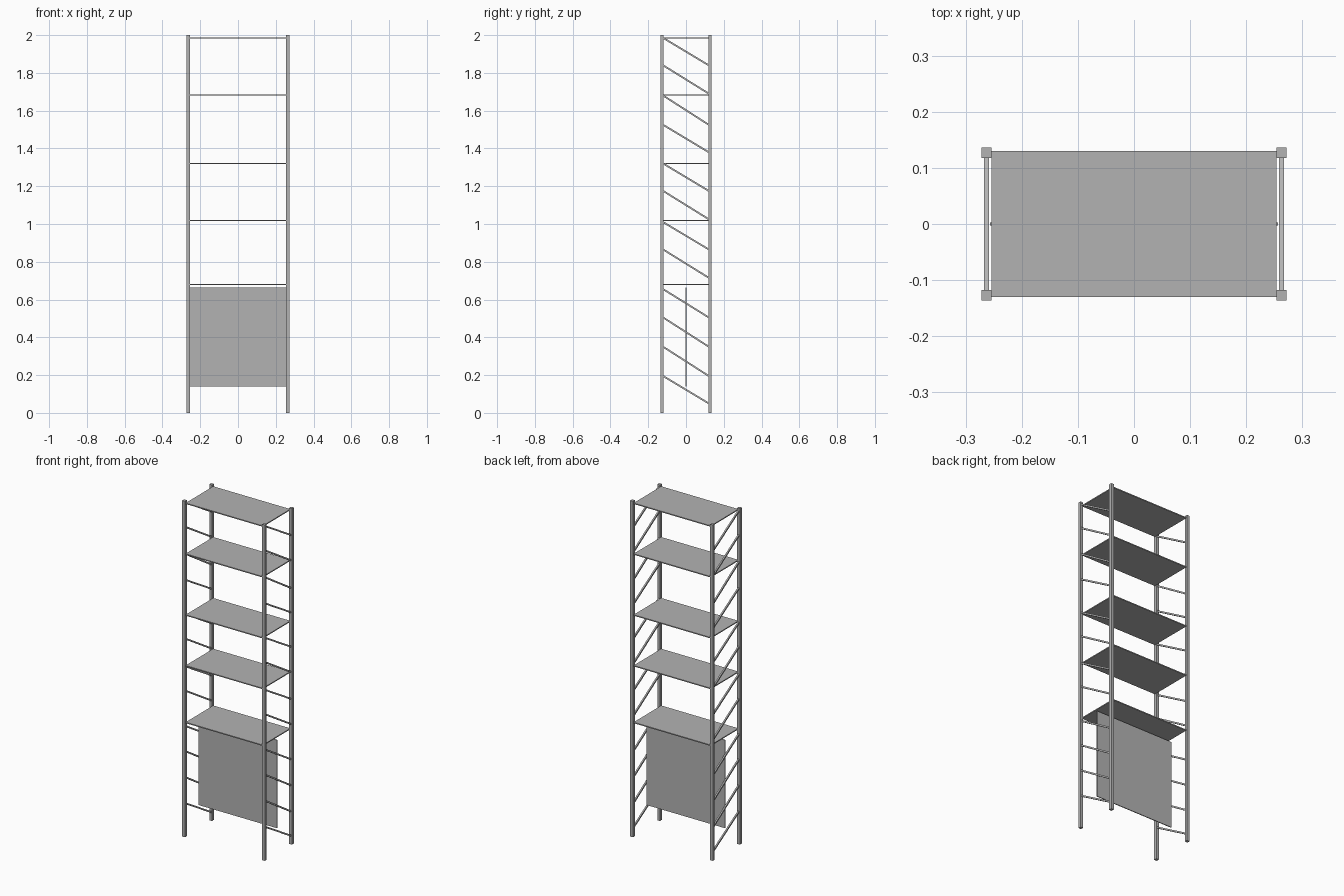
import bpy
from mathutils import Vector

if "Cube" in bpy.data.objects:
    bpy.data.objects.remove(bpy.data.objects["Cube"], do_unlink=True)

# Single grey metal colour
metal = bpy.data.materials.new("grey_metal")
metal.use_nodes = True
GREY = (0.45, 0.45, 0.45, 1)
metal.diffuse_color = GREY
metal.node_tree.nodes["Principled BSDF"].inputs["Base Color"].default_value = GREY

POST_X, POST_Y, POST = 0.263, 0.127, 0.018


def box(name, centre, size):
    bpy.ops.mesh.primitive_cube_add(size=1, location=centre)
    obj = bpy.context.object
    obj.name = name
    obj.scale = size
    bpy.ops.object.transform_apply(location=False, rotation=False, scale=True)
    obj.data.materials.append(metal)
    return obj


def bar(name, start, end, width):
    start, end = Vector(start), Vector(end)
    obj = box(name, (start + end) / 2, (width, width, (end - start).length))
    obj.rotation_euler.x = (end - start).to_track_quat("Z", "Y").to_euler().x
    return obj


# Zigzag runs: heights alternate between the front and back posts
zigzags = [
    (0.05, 0.195, 0.35, 0.505, 0.655),
    (0.715, 0.865, 1.01),
    (1.025, 1.175, 1.32),
    (1.38, 1.525, 1.68),
    (1.69, 1.84, 1.985),
]

for side, sx in (("left", 1), ("right", -1)):
    # Square uprights
    for end, sy in (("front", -1), ("back", 1)):
        box(f"{end}_{side}_post", (sx * POST_X, sy * POST_Y, 1), (POST, POST, 2))
    # Diagonal braces between the uprights
    for run in zigzags:
        for i, (low, high) in enumerate(zip(run, run[1:])):
            sy = -1 if i % 2 == 0 else 1
            bar(f"{side}_brace", (sx * POST_X, sy * 0.121, low),
                (sx * POST_X, -sy * 0.121, high), 0.009)

# Thin shelves
for z in (0.68, 1.018, 1.32, 1.683, 1.985):
    box("shelf", (0, 0, z), (0.508, 0.26, 0.006))

# Upright panel below the lowest shelf
box("centre_panel", (0, 0, 0.402), (0.514, 0.005, 0.524))
